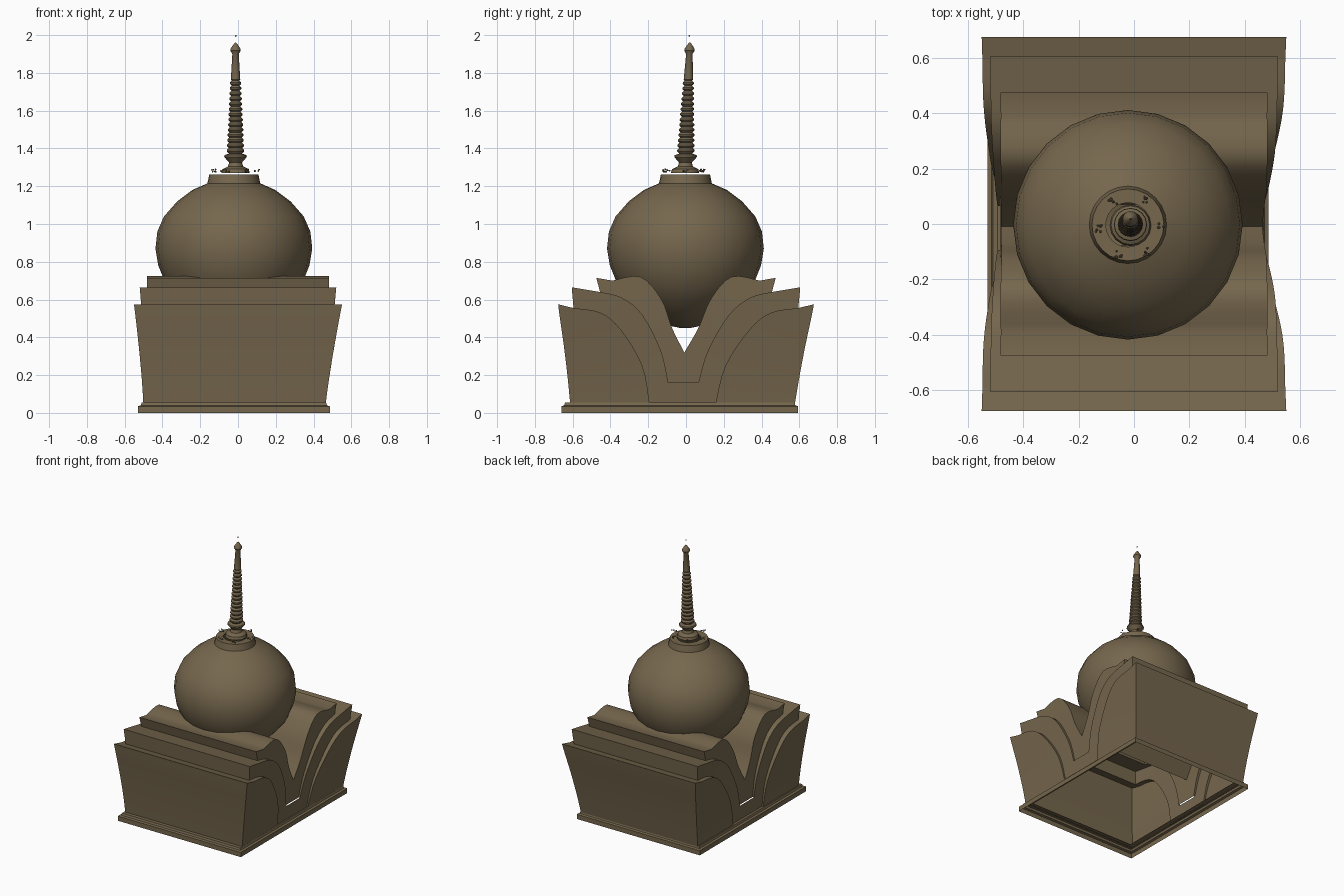
import bpy, bmesh, math, random
from mathutils import Vector

if "Cube" in bpy.data.objects:
    bpy.data.objects.remove(bpy.data.objects["Cube"])

random.seed(4)
stone = bpy.data.materials.new("brown stone")
stone.diffuse_color = (0.18, 0.135, 0.075, 1)
stone.use_nodes = True
stone.node_tree.nodes["Principled BSDF"].inputs["Base Color"].default_value = stone.diffuse_color

def finish(name, bm, angle=35, weld=True):
    if weld:
        bmesh.ops.remove_doubles(bm, verts=bm.verts, dist=0.0005)
    bmesh.ops.recalc_face_normals(bm, faces=bm.faces)
    me = bpy.data.meshes.new(name)
    bm.to_mesh(me)
    bm.free()
    me.materials.append(stone)
    ob = bpy.data.objects.new(name, me)
    bpy.context.collection.objects.link(ob)
    bpy.ops.object.select_all(action='DESELECT')
    ob.select_set(True)
    bpy.context.view_layer.objects.active = ob
    bpy.ops.object.shade_smooth_by_angle(angle=math.radians(angle))
    return ob

def smooth_path(pts, n):
    """Catmull-Rom resampling of a (y, z) path into n segments."""
    out = []
    for k in range(n + 1):
        u = k / n * (len(pts) - 1)
        i = min(int(u), len(pts) - 2)
        t = u - i
        p = [Vector(pts[max(0, min(len(pts) - 1, i + d))]) for d in (-1, 0, 1, 2)]
        out.append(tuple(0.5 * (2 * p[1] + (p[2] - p[0]) * t
                   + (2 * p[0] - 5 * p[1] + 4 * p[2] - p[3]) * t * t
                   + (3 * p[1] - p[0] - 3 * p[2] + p[3]) * t ** 3)))
    return out

def lathe(name, prof, sides, cx, cy, lean=0, angle=35):
    bm = bmesh.new()
    z0, z1 = prof[0][1], prof[-1][1]
    rings = [[bm.verts.new((cx + r * math.cos(2 * math.pi * i / sides),
                            cy + lean * (z - z0) / (z1 - z0) + r * math.sin(2 * math.pi * i / sides), z))
              for i in range(sides)] for r, z in prof]
    for a, b in zip(rings, rings[1:]):
        for i in range(sides):
            j = (i + 1) % sides
            bm.faces.new((a[i], a[j], b[j], b[i]))
    return finish(name, bm, angle)

# Half widths of the three nested layers as a function of height
WIDTH = [lambda z: 0.48 + 0.07 * max(0, z / 0.57) ** 1.3,
         lambda z: 0.472 + 0.048 * max(0, z / 0.66) ** 1.3,
         lambda z: 0.465 + 0.017 * max(0, z / 0.71)]

def place(sx, sy, w, y, z):
    shift = -0.02 * max(0, 1 - z / 0.57)       # whole body leans slightly
    return (sx * w + shift, sy * y + shift, z)

# Curves of the flanks, measured outwards from the middle: (y, z), bottom to top
N = 16
wall = smooth_path([(0.595, 0.05), (0.615, 0.2), (0.64, 0.36), (0.665, 0.5), (0.677, 0.575)], N)
arc1 = smooth_path([(0.175, 0.05), (0.22, 0.25), (0.34, 0.44), (0.45, 0.53), (0.595, 0.555)], N)
arc2 = smooth_path([(0.08, 0.16), (0.125, 0.33), (0.23, 0.52), (0.34, 0.61), (0.455, 0.64)], N)
arc3 = smooth_path([(0.0, 0.32), (0.07, 0.45), (0.13, 0.6), (0.24, 0.72), (0.39, 0.70)], N)
rim2, rim3 = (0.605, 0.665), (0.475, 0.715)
layers = [(wall, arc1, 0), (arc1 + [rim2], arc2 + [arc2[-1]], N), (arc2 + [rim3], arc3 + [arc3[-1]], N)]

def build_layer(name, sy, k):
    outer, inner, skin_from = layers[k]
    w = WIDTH[k]
    bm = bmesh.new()
    def face(*pts):
        try:
            vs = []
            for p in pts:
                if not vs or all((Vector(p) - v.co).length > 1e-5 for v in vs):
                    vs.append(bm.verts.new(p))
            if len(vs) > 2:
                bm.faces.new(vs)
        except ValueError:
            pass
    P = lambda sx, p, f=w: place(sx, sy, f(p[1]), *p)
    for i in range(len(outer) - 1):
        o, p, a, b = outer[i], outer[i + 1], inner[i], inner[i + 1]
        for sx in (-1, 1):
            face(P(sx, o), P(sx, a), P(sx, b), P(sx, p))                 # end face
            if k < 2:                                                    # step to next layer
                g = WIDTH[k + 1]
                face(P(sx, a), P(sx, b), P(sx, b, g), P(sx, a, g))
        if i >= skin_from:                                               # outside wall
            face(P(-1, o), P(1, o), P(1, p), P(-1, p))
        if k == 2:                                                       # valley under the dome
            face(P(-1, a), P(1, a), P(1, b), P(-1, b))
    o, a = outer[-1], inner[-1]
    face(P(-1, o), P(1, o), P(1, a), P(-1, a))                           # ledge on top
    if k:                                                                # join at the middle
        o, a = outer[0], inner[0]
        m = (0, o[1])
        for sx in (-1, 1):
            if k == 1:
                face(P(sx, o), P(sx, m), P(sx, (0, a[1])), P(sx, a))
            else:
                face(P(sx, o), P(sx, m), P(sx, a))
    finish(name, bm, 32)

for sy, side in ((-1, "front"), (1, "back")):
    for k, nm in enumerate(("outer", "middle", "inner")):
        build_layer(side + "_" + nm + "_flank", sy, k)

# Plinth: stepped frame, open underneath
bm = bmesh.new()
rings = []
for inset, z in ((0.0, 0.0), (0.0, 0.035), (0.015, 0.04), (0.02, 0.055), (0.07, 0.055)):
    hx, hy = 0.508 - inset, 0.627 - inset
    rings.append([bm.verts.new((-0.022 + sx * hx, -0.033 + sy * hy, z))
                  for sx, sy in ((-1, -1), (1, -1), (1, 1), (-1, 1))])
for a, b in zip(rings, rings[1:]):
    for i in range(4):
        j = (i + 1) % 4
        bm.faces.new((a[i], a[j], b[j], b[i]))
finish("plinth", bm, 20)

# Dome with collar, open at the top
lathe("dome", [(0.03, 0.45), (0.1, 0.465), (0.2, 0.52), (0.29, 0.595), (0.36, 0.68), (0.4, 0.78),
               (0.415, 0.87), (0.405, 0.96), (0.37, 1.04), (0.30, 1.12), (0.22, 1.18), (0.14, 1.215),
               (0.13, 1.262), (0.08, 1.262)], 24, -0.022, -0.003, 0, 40)

# Spire: foot, cup, ringed shaft, finial
prof = [(0.075, 1.27), (0.07, 1.29), (0.04, 1.305), (0.034, 1.325), (0.06, 1.355), (0.058, 1.365), (0.035, 1.372)]
RINGS = 14
for i in range(RINGS):
    z = 1.375 + i * 0.0275
    r = 0.046 - 0.018 * i / RINGS
    prof += [(r - 0.009, z), (r, z + 0.009), (r, z + 0.017), (r - 0.009, z + 0.026)]
prof += [(0.025, 1.765), (0.017, 1.9), (0.028, 1.918), (0.025, 1.93), (0.008, 1.955), (0.001, 1.962)]
lathe("spire", prof, 16, -0.013, -0.005, 0.025, 35)

# Small loose ornaments round the collar, and the bead at the tip
bm = bmesh.new()
def bead(c, r):
    ret = bmesh.ops.create_icosphere(bm, subdivisions=1, radius=r)
    bmesh.ops.translate(bm, verts=ret["verts"], vec=c)
for i in range(6):
    a = math.radians(5 + 60 * i)
    for _ in range(7):
        bead((-0.013 + 0.112 * math.cos(a) + random.uniform(-.015, .015),
              -0.01 + 0.112 * math.sin(a) + random.uniform(-.015, .015),
              1.283 + random.uniform(-.007, .007)), 0.005)
finish("collar_ornaments", bm, 35, False)
bm = bmesh.new()
bead((-0.012, 0.018, 1.996), 0.005)
finish("tip_bead", bm)
